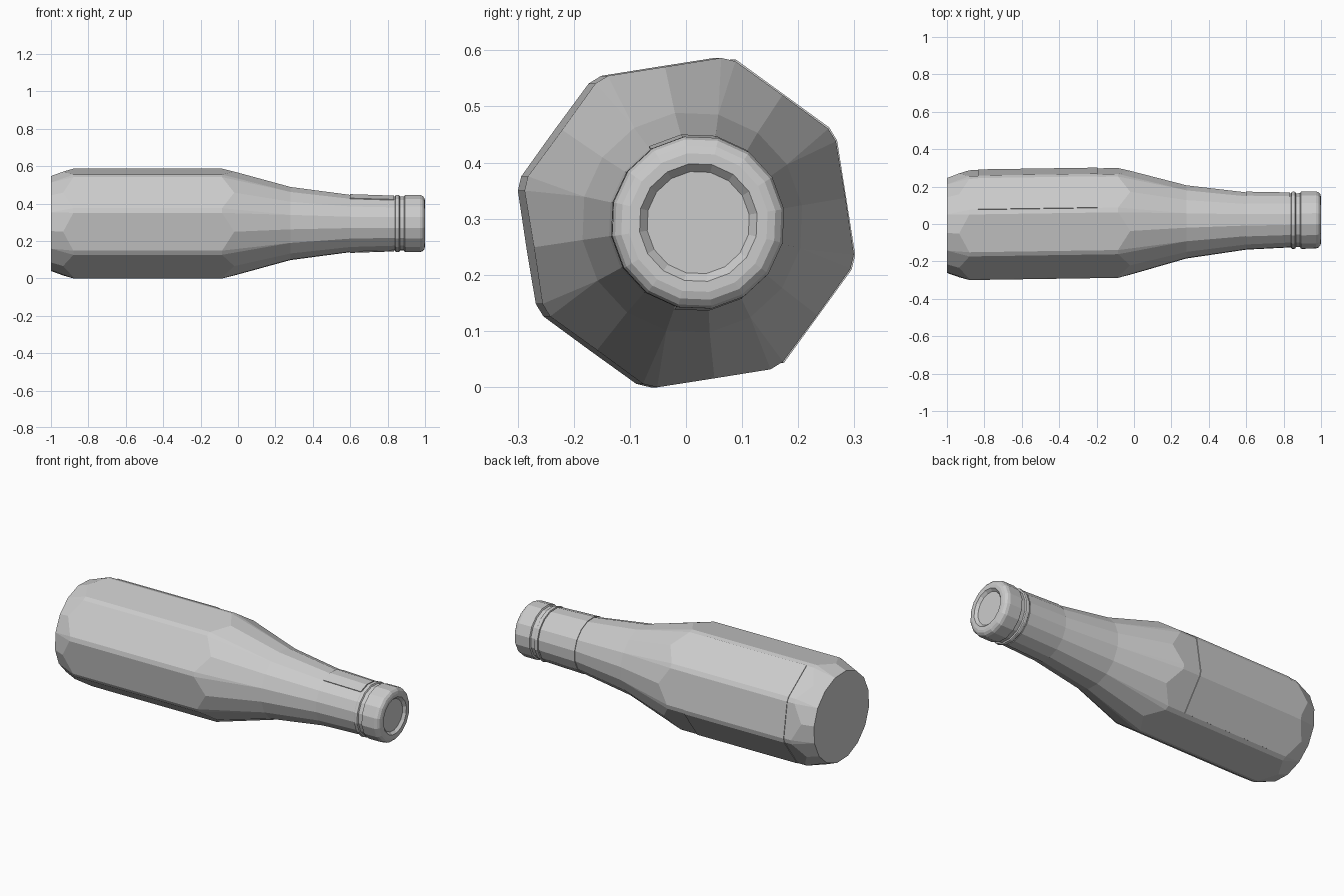
import bpy, bmesh, math

if "Cube" in bpy.data.objects:
    bpy.data.objects.remove(bpy.data.objects["Cube"])

glass_grey = bpy.data.materials.new("plain grey")
glass_grey.diffuse_color = (0.6, 0.6, 0.6, 1)
glass_grey.use_nodes = True
glass_grey.node_tree.nodes["Principled BSDF"].inputs["Base Color"].default_value = glass_grey.diffuse_color

CORNER = 31.5      # angle of one corner of the eight-sided body
CHAMFER = 2.5      # half width of a cut corner, in degrees
R_BODY, R_FLAT = 0.299, 0.281


def spot(x, r, deg):
    """Point around the bottle's slightly tilted lying axis."""
    a = math.radians(deg)
    return (x, 0.007 + 0.015 * x + r * math.cos(a), 0.293 + r * math.sin(a))


def loft(name, rings, closed=True, caps=False):
    """Skin a list of equal-length point rings."""
    bm = bmesh.new()
    rows = [[bm.verts.new(p) for p in ring] for ring in rings]
    n = len(rows[0])
    for a, b in zip(rows, rows[1:]):
        for i in range(n if closed else n - 1):
            j = (i + 1) % n
            bm.faces.new((a[i], a[j], b[j], b[i]))
    if caps:
        bm.faces.new(rows[0])
        bm.faces.new(rows[-1])
    bmesh.ops.remove_doubles(bm, verts=bm.verts[:], dist=0.0005)
    bmesh.ops.recalc_face_normals(bm, faces=bm.faces[:])
    mesh = bpy.data.meshes.new(name)
    bm.to_mesh(mesh)
    bm.free()
    mesh.materials.append(glass_grey)
    obj = bpy.data.objects.new(name, mesh)
    bpy.context.collection.objects.link(obj)
    return obj


def body_ring(x_corner, r_corner, x_flat, r_flat, cut=0.0):
    """Ring of eight cut corners with a point in the middle of each side."""
    pts = []
    for k in range(8):
        a = CORNER + 45 * k
        pts += [spot(x_corner, r_corner, a - cut), spot(x_corner, r_corner, a + cut),
                spot(x_flat, r_flat, a + 22.5)]
    return pts


def round_ring(x, r):
    return [spot(x, r, CORNER + 22.5 * k) for k in range(16)]


# Faceted body, shoulder and neck
loft("bottle_body", [
    body_ring(-1.0, 0.257, -1.0, 0.257),
    body_ring(-0.88, R_BODY, -0.935, R_FLAT, CHAMFER),
    body_ring(-0.085, R_BODY, -0.02, R_FLAT, CHAMFER),
    body_ring(0.28, 0.198, 0.28, 0.198),
    body_ring(0.60, 0.155, 0.60, 0.155),
    body_ring(0.85, 0.146, 0.85, 0.146)], caps=True)

# Collar ring, groove, rounded lip and recessed mouth
lip = [(0.84, 0.146), (0.842, 0.153), (0.847, 0.155), (0.857, 0.155), (0.862, 0.153),
       (0.866, 0.146), (0.888, 0.146), (0.892, 0.154), (0.897, 0.155), (0.972, 0.155),
       (0.986, 0.150), (0.996, 0.139), (1.0, 0.125), (1.0, 0.106), (0.985, 0.092)]
loft("mouth_and_collar", [round_ring(x, r) for x, r in lip], caps=True)


def plate(name, rings):
    obj = loft(name, rings, closed=False)
    mod = obj.modifiers.new("thickness", "SOLIDIFY")
    mod.thickness = 0.006
    mod.offset = 0
    return obj


# Body label wrapped over three sides
label_angles = [76.5 - CHAMFER, 31.5 + CHAMFER, 31.5 - CHAMFER,
                -13.5 + CHAMFER, -13.5 - CHAMFER, -58.5 + CHAMFER]
plate("body_label", [[spot(x, R_BODY + 0.001, a) for a in label_angles]
                     for x in (-0.835, -0.195)])

# Neck label around the back
plate("neck_label", [[spot(x, r, 121.5 - 22.5 * k) for k in range(11)]
                     for x, r in ((0.60, 0.156), (0.835, 0.148))])
